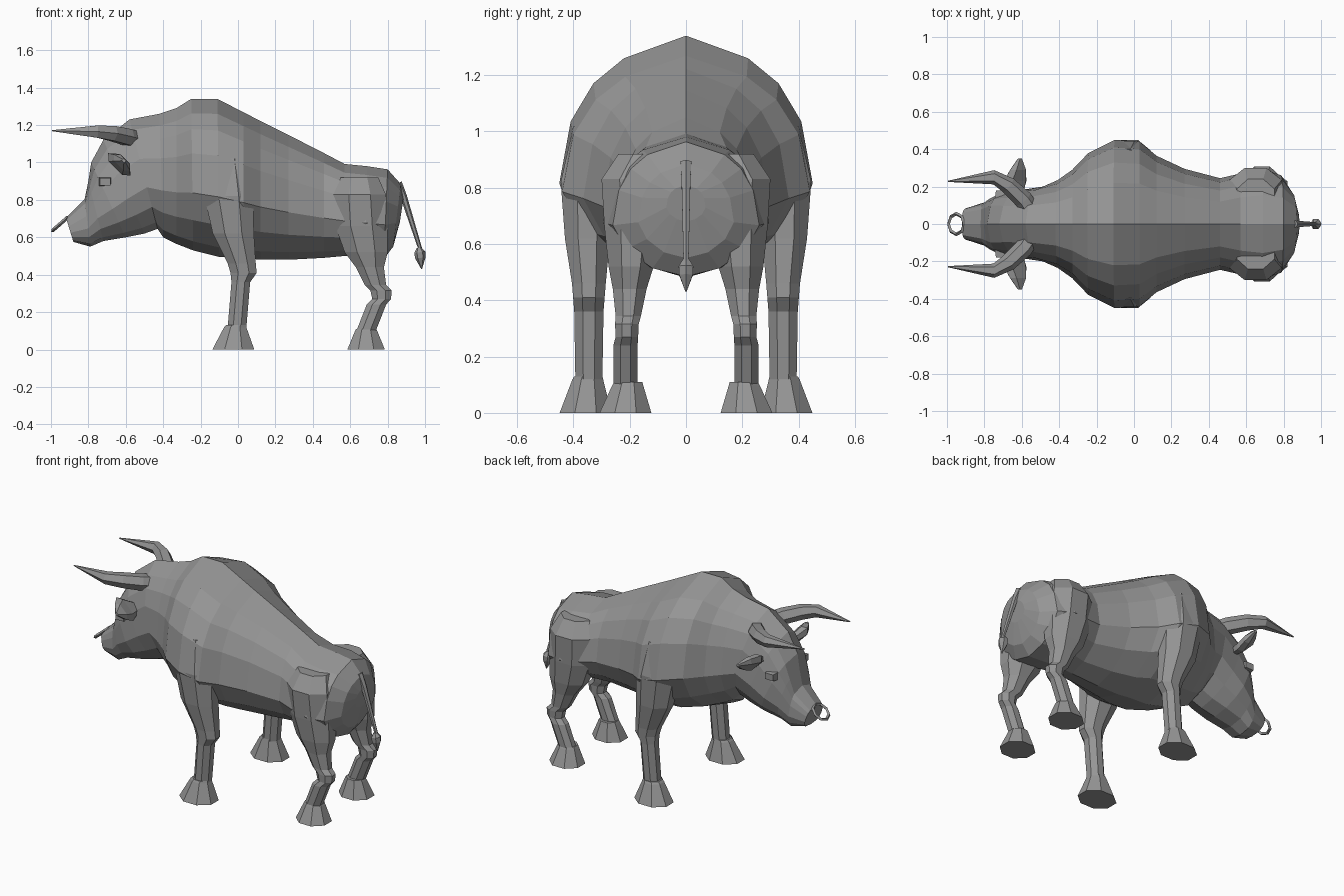
import bpy, bmesh, math
from mathutils import Vector

if "Cube" in bpy.data.objects:
    bpy.data.objects.remove(bpy.data.objects["Cube"])

hide = bpy.data.materials.new("grey_hide")
hide.diffuse_color = (0.30, 0.30, 0.30, 1)
hide.use_nodes = True
hide.node_tree.nodes["Principled BSDF"].inputs["Base Color"].default_value = hide.diffuse_color


def loft(name, rings, mirror=False):
    """Skin a list of closed rings, cap the ends, optionally mirror across y."""
    bm = bmesh.new()
    rows = [[bm.verts.new(p) for p in r] for r in rings]
    n = len(rows[0])
    for a, b in zip(rows, rows[1:]):
        for i in range(n):
            j = (i + 1) % n
            bm.faces.new((a[i], a[j], b[j], b[i]))
    bm.faces.new(rows[0])
    bm.faces.new(rows[-1])
    bmesh.ops.recalc_face_normals(bm, faces=bm.faces)
    me = bpy.data.meshes.new(name)
    bm.to_mesh(me)
    bm.free()
    me.materials.append(hide)
    ob = bpy.data.objects.new(name, me)
    bpy.context.collection.objects.link(ob)
    if mirror:
        ob.modifiers.new("mirror", "MIRROR").use_axis = (False, True, False)
        ob.modifiers["mirror"].use_mirror_merge = False
    return ob


def oval(cx, cy, z, rx, ry, n=8):
    """Horizontal n-sided ring with flat sides facing the axes."""
    k = 1 / math.cos(math.pi / n)
    return [(cx + rx * k * math.cos(math.tau * (i + .5) / n),
             cy + ry * k * math.sin(math.tau * (i + .5) / n), z) for i in range(n)]


def rod(name, path, n=6, mirror=False):
    """Tapered rod through (x, y, z, radius) points."""
    pts = [Vector(p[:3]) for p in path]
    rings = []
    for i, p in enumerate(pts):
        d = (pts[min(i + 1, len(pts) - 1)] - pts[max(i - 1, 0)]).normalized()
        up = Vector((0, 0, 1)) if abs(d.z) < .8 else Vector((0, 1, 0))
        u = d.cross(up).normalized()
        v = u.cross(d)
        rings.append([p + path[i][3] * (u * math.cos(math.tau * k / n) + v * math.sin(math.tau * k / n))
                      for k in range(n)])
    return loft(name, rings, mirror)


# Body and head: tilted sections (top x, top z, bottom x, bottom z, half width, boxiness)
sections = [
    (-.92, .705, -.88, .575, .085, .5), (-.82, .805, -.79, .55, .115, .55),
    (-.80, .90, -.72, .58, .145, .7), (-.785, 1.0, -.60, .60, .175, .8),
    (-.72, 1.12, -.50, .62, .185, .9), (-.58, 1.23, -.43, .645, .20, 1),
    (-.42, 1.26, -.40, .60, .235, 1), (-.33, 1.29, -.33, .565, .29, 1),
    (-.25, 1.34, -.24, .53, .38, 1), (-.11, 1.34, -.10, .495, .45, 1),
    (.03, 1.268, .03, .49, .44, 1), (.12, 1.222, .12, .48, .365, 1),
    (.27, 1.147, .27, .48, .295, 1), (.46, 1.05, .46, .49, .245, 1),
    (.57, .992, .57, .50, .27, .9), (.69, .98, .68, .49, .295, .9),
    (.80, .963, .78, .485, .26, .9), (.87, .885, .83, .55, .17, .9),
    (.885, .81, .865, .68, .07, .9)]
half = [(0, 0), (.095, .49), (.2, .73), (.36, .91), (.62, 1), (.8, .8), (.94, .42), (1, 0)]
profile = half + [(t, -y) for t, y in half[-2:0:-1]]
body = loft("body", [
    [(xt + (xb - xt) * t, math.copysign(abs(y) ** k, y) * w, zt + (zb - zt) * t) for t, y in profile]
    for xt, zt, xb, zb, w, k in sections])

# Front legs with shoulders: ovals (x, y, z, x radius, y radius)
front = [(-.005, .345, .12, .05, .048), (.015, .345, .36, .05, .052), (.03, .345, .41, .07, .056),
         (.02, .345, .46, .075, .06), (-.025, .35, .62, .11, .08), (-.05, .345, .82, .13, .10),
         (-.06, .30, 1.02, .10, .10)]
loft("front_leg", [oval(*r) for r in front], True)

# Hind legs with hocks and thighs
hind = [(.685, .215, .10, .052, .042), (.74, .215, .24, .052, .043), (.768, .21, .27, .05, .04),
        (.765, .21, .315, .057, .042), (.735, .205, .345, .057, .045), (.705, .20, .44, .075, .06),
        (.685, .195, .52, .115, .08), (.66, .19, .66, .14, .10), (.65, .19, .83, .14, .11),
        (.65, .15, .92, .10, .09)]
loft("hind_leg", [oval(*r) for r in hind], True)

# Flared hooves
for name, x, y, h, r in (("front_hoof", -.025, .357, .13, .112), ("hind_hoof", .685, .215, .11, .10)):
    loft(name, [oval(x, y, 0, r, .092), oval(x + .01 * (h > .12), y - .008, h - .012, .06, .055),
                oval(x + .015 * (h > .12), y - .01, h, .054, .05)], True)

# Curved horns
rod("horn", [(-.55, .07, 1.12, .05), (-.59, .13, 1.135, .05), (-.67, .205, 1.155, .046),
             (-.75, .25, 1.165, .038), (-.995, .228, 1.17, .003)], 6, True)

# Leaf-shaped ears: (x, y, z, half width, half thickness), broad along a slanted line
long, thick = Vector((.7, 0, -.7)), Vector((.7, 0, .7))
ears = [(-.62, .14, .97, .03, .02), (-.635, .23, .99, .085, .03), (-.62, .29, 1.0, .06, .025),
        (-.61, .35, 1.01, .012, .008)]
loft("ear", [[Vector(e[:3]) + long * e[3] * a + thick * e[4] * b
              for a, b in ((1, 0), (.6, 1), (-.6, 1), (-1, 0), (-.6, -1), (.6, -1))] for e in ears], True)

# Small square eyes
loft("eye", [[(-.71 + sx * s, y, .897 + sz * s * .7) for sx, sz in ((-1, -1), (1, -1), (1, 1), (-1, 1))]
             for y, s in ((.13, .035), (.178, .028))], True)

# Nose ring, tilted down and forward
bm = bmesh.new()
rows = []
for i in range(8):
    a = math.tau * i / 8
    rows.append([])
    for k in range(4):
        b = math.tau * k / 4
        rad = .055 + .01 * math.cos(b)
        fwd, off = rad * math.cos(a), .01 * math.sin(b)
        rows[-1].append(bm.verts.new((-.95 - fwd * .75 + off * .65, rad * math.sin(a), .672 - fwd * .65 - off * .75)))
for i in range(8):
    for k in range(4):
        p, q, l = rows[i], rows[(i + 1) % 8], (k + 1) % 4
        bm.faces.new((p[k], q[k], q[l], p[l]))
bmesh.ops.recalc_face_normals(bm, faces=bm.faces)
me = bpy.data.meshes.new("nose_ring")
bm.to_mesh(me)
bm.free()
me.materials.append(hide)
bpy.context.collection.objects.link(bpy.data.objects.new("nose_ring", me))

# Tail and its pointed tuft
rod("tail", [(.855, 0, .89, .022), (.885, 0, .82, .018), (.98, 0, .52, .010)], 6)
rod("tail_tuft", [(.967, 0, .545, .012), (.972, 0, .52, .03), (.975, 0, .49, .028), (.982, 0, .43, .002)], 6)
